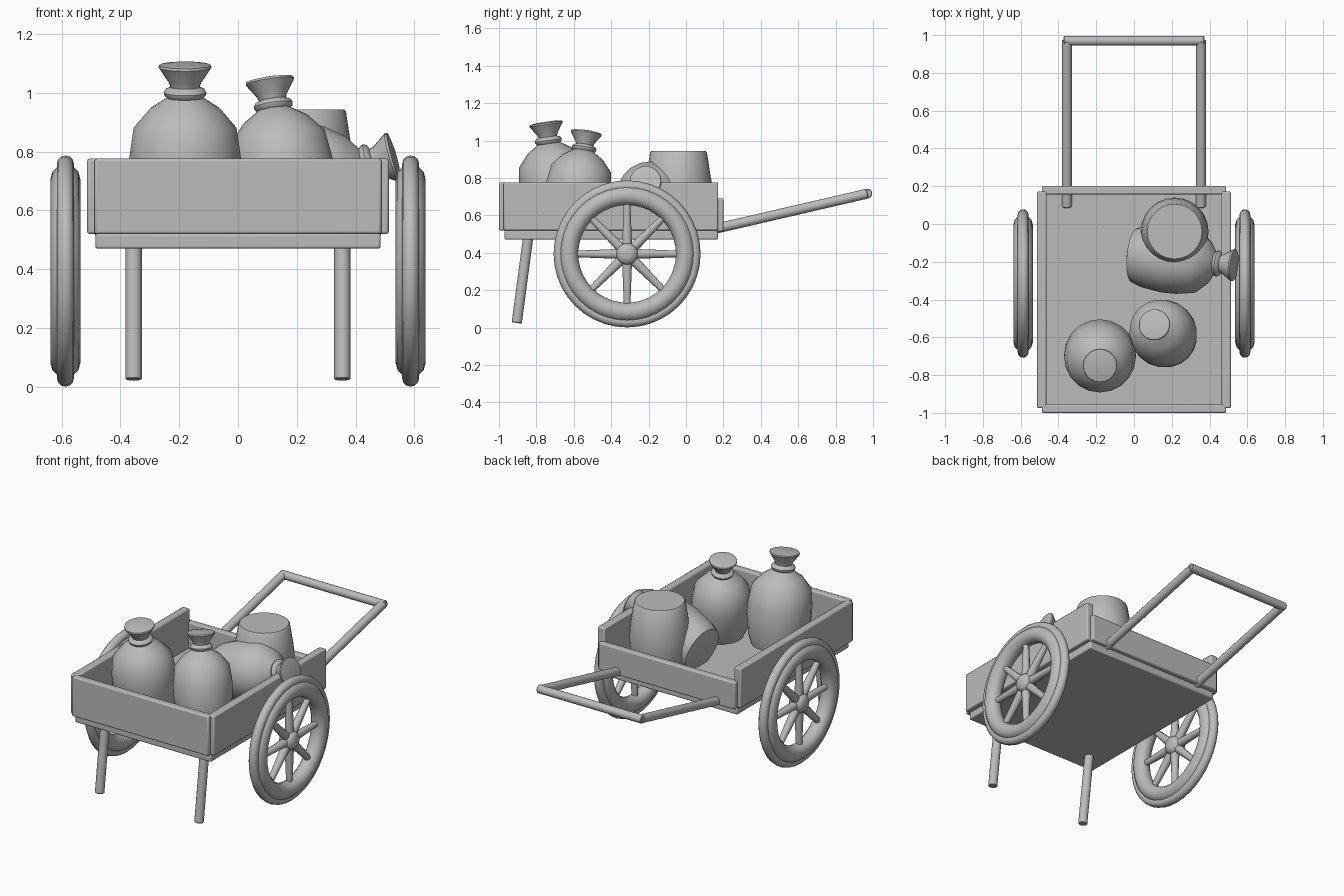
import bpy, math
from mathutils import Vector, Matrix

if "Cube" in bpy.data.objects:
    bpy.data.objects.remove(bpy.data.objects["Cube"])

grey = bpy.data.materials.new("plain grey")
grey.diffuse_color = (0.5, 0.5, 0.5, 1)
grey.use_nodes = True
grey.node_tree.nodes["Principled BSDF"].inputs["Base Color"].default_value = grey.diffuse_color


def finish(ob, name, angle=40):
    ob.name = name
    ob.data.materials.append(grey)
    bpy.ops.object.select_all(action='DESELECT')
    ob.select_set(True)
    bpy.context.view_layer.objects.active = ob
    bpy.ops.object.shade_smooth_by_angle(angle=math.radians(angle))
    return ob


def box(name, lo, hi, bevel=0.008):
    lo, hi = Vector(lo), Vector(hi)
    bpy.ops.mesh.primitive_cube_add(size=1, location=(lo + hi) / 2)
    ob = bpy.context.object
    ob.data.transform(Matrix.Diagonal((*(hi - lo), 1)))
    m = ob.modifiers.new("bevel", 'BEVEL')
    m.width, m.segments = bevel, 2
    return finish(ob, name)


def lathe(name, profile, base, direction, scale=1, n=20, angle=40):
    """Spin (radius, height) points around an axis from base along direction."""
    q = Vector(direction).to_track_quat('Z', 'Y')
    base = Vector(base)
    verts, faces = [], []
    for r, h in profile:
        for i in range(n):
            a = math.tau * i / n
            p = Vector((r * math.cos(a), r * math.sin(a), h)) * scale
            verts.append(base + q @ p)
    for j in range(len(profile) - 1):
        for i in range(n):
            k = (i + 1) % n
            faces.append((j * n + i, j * n + k, (j + 1) * n + k, (j + 1) * n + i))
    faces.append(tuple(range(n))[::-1])
    faces.append(tuple((len(profile) - 1) * n + i for i in range(n)))
    me = bpy.data.meshes.new(name)
    me.from_pydata(verts, [], faces)
    ob = bpy.data.objects.new(name, me)
    bpy.context.collection.objects.link(ob)
    return finish(ob, name, angle)


def rod(name, a, b, r1, r2=None, n=14):
    a, b = Vector(a), Vector(b)
    L = (b - a).length
    r2 = r2 or r1
    e = 0.004
    return lathe(name, [(r1 - e, 0), (r1, e), (r2, L - e), (r2 - e, L)], a, b - a, n=n)


def ring(name, loc, major, minor):
    bpy.ops.mesh.primitive_torus_add(location=loc, rotation=(0, math.pi / 2, 0),
                                     major_radius=major, minor_radius=minor,
                                     major_segments=40, minor_segments=12)
    return finish(bpy.context.object, name, 60)


# Cart bed
box("floor", (-0.485, -0.97, 0.47), (0.485, 0.17, 0.522))
box("front_board", (-0.488, -1.0, 0.52), (0.488, -0.955, 0.776))
box("back_board", (-0.488, 0.157, 0.515), (0.488, 0.2, 0.69))

for s, side in ((-1, "left"), (1, "right")):
    # Side boards, legs, handles
    x0, x1 = sorted((s * 0.463, s * 0.513))
    box(side + "_board", (x0, -0.975, 0.52), (x1, 0.172, 0.776))
    rod(side + "_leg", (s * 0.355, -0.905, 0.025), (s * 0.355, -0.843, 0.49), 0.028)
    rod(side + "_handle", (s * 0.355, 0.09, 0.513), (s * 0.355, 0.972, 0.717), 0.027)

    # Wheel
    c = Vector((s * 0.587, -0.315, 0.394))
    ring(side + "_wheel_tyre", c, 0.364, 0.029)
    ring(side + "_wheel_rim", c, 0.312, 0.051)
    lathe(side + "_wheel_hub", [(0.02, -0.05), (0.045, -0.042), (0.058, -0.025), (0.058, 0.025),
                                (0.045, 0.042), (0.02, 0.05)], c, (s, 0, 0), n=16)
    for i in range(8):
        a = math.tau * i / 8
        d = Vector((0, math.cos(a), math.sin(a)))
        rod(side + "_wheel_spoke", c + d * 0.03, c + d * 0.29, 0.028, 0.018, n=10)

# Cross bar
rod("handle_crossbar", (-0.373, 0.97, 0.717), (0.373, 0.97, 0.717), 0.026)

# Sacks: rounded body, tie, flared mouth
sack = [(0.11, 0.0), (0.15, 0.012), (0.172, 0.07), (0.19, 0.19), (0.19, 0.27), (0.175, 0.375),
        (0.12, 0.44), (0.062, 0.478), (0.07, 0.486), (0.073, 0.496), (0.066, 0.508),
        (0.05, 0.515), (0.055, 0.53), (0.09, 0.582), (0.088, 0.59), (0.05, 0.596)]
lathe("front_left_sack", sack, (-0.18, -0.665, 0.51), (0, -0.145, 1), 1.0)
lathe("front_right_sack", sack, (0.185, -0.61, 0.51), (-0.145, 0.145, 1), 0.925)
lathe("lying_sack", sack, (-0.01, -0.165, 0.63), (0.46, -0.045, 0.13), 0.955)

# Barrel
lathe("barrel", [(0.14, 0), (0.15, 0.01), (0.175, 0.11), (0.18, 0.2), (0.175, 0.27),
                 (0.152, 0.418), (0.145, 0.426)], (0.215, -0.04, 0.518), (0, 0, 1), n=24)
